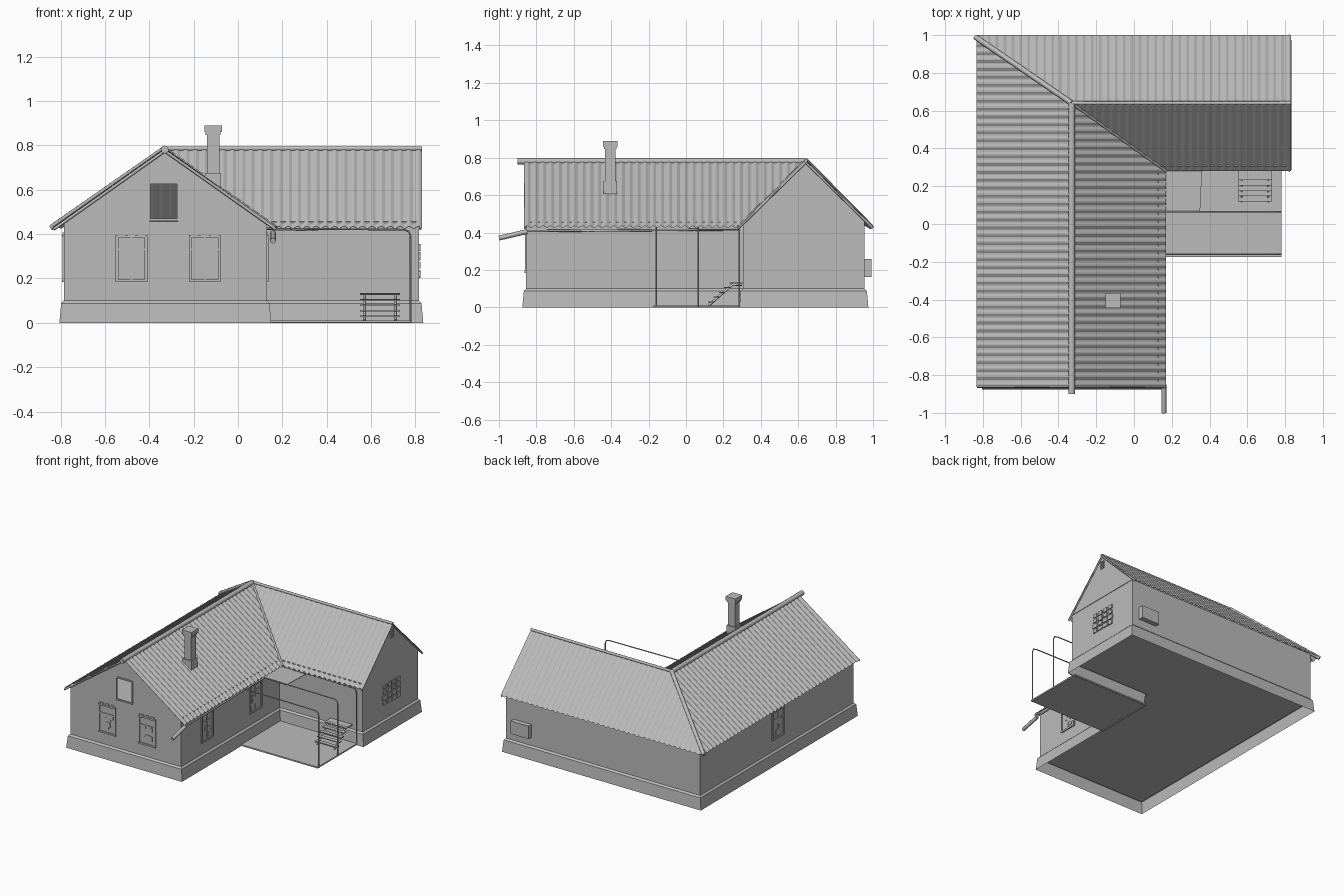
import bpy, bmesh, math, random
from mathutils import Matrix, Vector

random.seed(4)
if "Cube" in bpy.data.objects:
    bpy.data.objects.remove(bpy.data.objects["Cube"])

GREY = (0.5, 0.5, 0.5, 1)
mat = bpy.data.materials.new("weathered grey")
mat.use_nodes = True
mat.diffuse_color = GREY
mat.node_tree.nodes["Principled BSDF"].inputs["Base Color"].default_value = GREY

# Main measurements
X0, X1, X2 = -0.785, 0.13, 0.815
Y0, Y1, Y2 = -0.855, 0.305, 0.955
RIDGE_X, RIDGE_Y, RIDGE_Z, EAVE_Z = -0.33, 0.64, 0.785, 0.43
LEFT, RIGHT, FRONT, BACK, NOTCH, END = -0.83, 0.17, -0.86, 1.0, 0.28, 0.83
WALL_TOP = 0.455


def finish(name, bm):
    bmesh.ops.recalc_face_normals(bm, faces=bm.faces)
    mesh = bpy.data.meshes.new(name)
    bm.to_mesh(mesh)
    bm.free()
    mesh.materials.append(mat)
    ob = bpy.data.objects.new(name, mesh)
    bpy.context.collection.objects.link(ob)
    return ob


def boxes(name, parts, matrix=Matrix()):
    """One object from (centre, size) boxes."""
    bm = bmesh.new()
    for centre, size in parts:
        m = matrix @ Matrix.Translation(centre) @ Matrix.Diagonal((*size, 1))
        bmesh.ops.create_cube(bm, size=1, matrix=m)
    return finish(name, bm)


def footprint(o, z):
    """L-shaped outline grown outward by o."""
    return [(X0 - o, Y0 - o, z), (X1 + o, Y0 - o, z), (X1 + o, Y1 - o, z),
            (X2 + o, Y1 - o, z), (X2 + o, Y2 + o, z), (X0 - o, Y2 + o, z)]


def loft(name, levels):
    bm = bmesh.new()
    rings = [[bm.verts.new(p) for p in footprint(o, z)] for o, z in levels]
    for a, b in zip(rings, rings[1:]):
        for i in range(len(a)):
            j = (i + 1) % len(a)
            bm.faces.new((a[i], a[j], b[j], b[i]))
    return finish(name, bm)


def panel(name, points, thick=0.008):
    bm = bmesh.new()
    bm.faces.new([bm.verts.new(p) for p in points])
    ob = finish(name, bm)
    mod = ob.modifiers.new("thickness", 'SOLIDIFY')
    mod.thickness, mod.offset = thick, 0
    return ob


def pipe(name, points, r, sides=2):
    curve = bpy.data.curves.new(name, 'CURVE')
    curve.dimensions = '3D'
    curve.bevel_depth, curve.bevel_resolution = r, sides
    curve.use_fill_caps = True
    s = curve.splines.new('POLY')
    s.points.add(len(points) - 1)
    for p, co in zip(s.points, points):
        p.co = (*co, 1)
    curve.materials.append(mat)
    ob = bpy.data.objects.new(name, curve)
    bpy.context.collection.objects.link(ob)


def sheet(name, start, stop, top, bottom):
    """Corrugated slope between two edges that are functions of t."""
    bm = bmesh.new()
    n = round((stop - start) / 0.007)
    prev = None
    for i in range(n + 1):
        t = start + (stop - start) * i / n
        lift = Vector((0, 0, 0.005 * math.sin(i * math.pi / 3)))
        pair = [bm.verts.new(Vector(f(t)) + lift) for f in (top, bottom)]
        if prev:
            bm.faces.new((prev[0], prev[1], pair[1], pair[0]))
        prev = pair
    return finish(name, bm)


# Walls, plinth, floor and ceiling
loft("plinth", [(0.02, 0), (0.012, 0.088), (0, 0.1)])
loft("walls", [(0, 0.09), (0, WALL_TOP)])
panel("floor", footprint(0, 0.085))
panel("ceiling", footprint(0, WALL_TOP), 0.004)

# Gables, the front one with an open attic hatch
HL, HR, HT = -0.4, -0.27, 0.63
front_outline = [(X0, WALL_TOP), (HL, WALL_TOP), (HL, HT), (HR, HT), (HR, WALL_TOP),
                 (X1, WALL_TOP), (RIDGE_X, RIDGE_Z - 0.005)]
panel("front_gable", [(x, Y0, z) for x, z in front_outline])
panel("end_gable", [(X2, Y1, WALL_TOP), (X2, Y2, WALL_TOP), (X2, Y2, 0.46),
                    (X2, RIDGE_Y, RIDGE_Z - 0.005)])
boxes("attic_hatch_frame", [((x, Y0 - 0.004, 0.545), (0.01, 0.012, 0.17)) for x in (HL, HR)]
      + [((-0.335, Y0 - 0.004, z), (0.13, 0.012, 0.01)) for z in (0.465, HT)])
boxes("gable_vent", [((X2 + 0.006, RIDGE_Y, 0.685 + i * 0.012), (0.008, 0.036, 0.008))
                     for i in range(5)])


# Roof slopes, meeting at a hip and a valley
def rise(pos, ridge, edge):
    return EAVE_Z + (RIDGE_Z - EAVE_Z) * (edge - pos) / (edge - ridge)


def hip_x(y):
    return RIDGE_X + (LEFT - RIDGE_X) * max(0, y - RIDGE_Y) / (BACK - RIDGE_Y)


def valley_x(y):
    return RIDGE_X + (RIGHT - RIDGE_X) * (RIDGE_Y - y) / (RIDGE_Y - NOTCH)


def hip_y(x):
    return RIDGE_Y + (BACK - RIDGE_Y) * max(0, RIDGE_X - x) / (RIDGE_X - LEFT)


def valley_y(x):
    return max(NOTCH, RIDGE_Y - (RIDGE_Y - NOTCH) * (x - RIDGE_X) / (RIGHT - RIDGE_X))


sheet("roof_left_slope", FRONT, BACK,
      lambda y: (hip_x(y), y, rise(hip_x(y), RIDGE_X, LEFT)),
      lambda y: (LEFT - 0.003, y, EAVE_Z))
sheet("roof_inner_slope", FRONT, RIDGE_Y,
      lambda y: (RIDGE_X, y, RIDGE_Z),
      lambda y: (min(RIGHT, valley_x(y)), y, rise(min(RIGHT, valley_x(y)), RIDGE_X, RIGHT)))
sheet("roof_back_slope", LEFT, END,
      lambda x: (x, hip_y(x), rise(hip_y(x), RIDGE_Y, BACK)),
      lambda x: (x, BACK + 0.001, EAVE_Z))
sheet("roof_notch_slope", RIDGE_X, END,
      lambda x: (x, RIDGE_Y, RIDGE_Z),
      lambda x: (x, valley_y(x), rise(valley_y(x), RIDGE_Y, NOTCH)))

# Ridge caps, hip cap and valley strip
peak = (RIDGE_X, RIDGE_Y, RIDGE_Z)
pipe("main_ridge_cap", [(RIDGE_X, -0.9, RIDGE_Z - 0.004), (*peak[:2], RIDGE_Z - 0.004)], 0.018)
pipe("wing_ridge_cap", [peak, (END, RIDGE_Y, RIDGE_Z)], 0.01)
pipe("hip_cap", [peak, (LEFT - 0.01, BACK - 0.01, EAVE_Z)], 0.014)
pipe("valley_strip", [peak, (RIGHT, NOTCH, EAVE_Z)], 0.008)
# Verge boards under the gable edges
for side, edge in (("left", LEFT), ("right", RIGHT)):
    pipe(side + "_verge", [(RIDGE_X, FRONT, RIDGE_Z - 0.01), (edge, FRONT, EAVE_Z - 0.008)], 0.007, 0)
for side, edge in (("notch", NOTCH), ("back", BACK)):
    pipe(side + "_verge", [(END - 0.008, RIDGE_Y, RIDGE_Z - 0.01),
                           (END - 0.008, edge, EAVE_Z - 0.008)], 0.006, 0)

# Chimney
CX, CY = -0.112, -0.405
boxes("chimney", [((CX, CY, z), (w, w, h)) for z, w, h in
                  ((0.64, 0.072, 0.07), (0.76, 0.056, 0.22), (0.853, 0.068, 0.014),
                   (0.875, 0.08, 0.03))])

# Gutter with its projecting spout
pipe("gutter", [(0.16, NOTCH, 0.416), (0.16, -0.85, 0.408)], 0.006)
pipe("gutter_spout", [(0.158, -0.85, 0.405), (0.158, -1.0, 0.37)], 0.013)


# Windows with frames, scalloped crown and broken panes
def window(name, x, y, turn, w=0.13, h=0.2, z=0.29):
    m = Matrix.Translation((x, y, z)) @ Matrix.Rotation(math.radians(turn), 4, 'Z')
    parts = [((s * w / 2, 0, 0), (0.012, 0.014, h)) for s in (-1, 1)]
    parts += [((0, 0, s * h / 2), (w + 0.012, 0.016, 0.012)) for s in (-1, 1)]
    parts += [((0, 0, 0), (0.008, 0.01, h)), ((0, 0, h * 0.2), (w, 0.01, 0.008))]
    parts += [((s * w * 0.35, 0, h / 2 + 0.01), (w * 0.25, 0.012, 0.014)) for s in (-1, 0, 1)]
    for i in range(5):
        size = (random.uniform(0.02, 0.045), 0.008, random.uniform(0.02, 0.04))
        parts.append(((random.uniform(-0.3, 0.3) * w, 0, random.uniform(-0.35, 0.2) * h), size))
    boxes(name, parts, m)


window("front_window_left", -0.15, Y0, 0)
window("front_window_right", -0.48, Y0, 0)
window("inner_window_front", X1, -0.55, 90)
window("inner_window_back", X1, 0.02, 90)
window("side_window", X0, 0.04, -90)

# Window of the wing, filled in with rough blocks
boxes("blocked_window", [((X2 + 0.002, 0.56 + i * 0.054, 0.22 + j * 0.04),
                          (0.012, random.uniform(0.035, 0.05), random.uniform(0.024, 0.037)))
                         for i in range(4) for j in range(4)])

# Meter box on the back wall
boxes("meter_box", [((0.68, Y2 + 0.018, 0.21), (0.15, 0.036, 0.095))])

# Yard slab, pipe frames and small canopy sheet
boxes("yard_slab", [((0.455, 0.06, 0.006), (0.65, 0.47, 0.01))])
for name, y in (("front", -0.16), ("middle", 0.065), ("rear", 0.285)):
    pipe(name + "_pipe_frame", [(X1, y, 0.425), (0.745, y, 0.42), (0.77, y, 0.412),
                                (0.778, y, 0.39), (0.778, y, 0)], 0.004)
panel("canopy_sheet", [(X1, 0.07, 0.42), (0.35, 0.07, 0.415), (0.36, 0.285, 0.415),
                       (X1, 0.285, 0.42)], 0.004)

# Open steps up to the wing
steps = [((0.64, 0.135 + i * 0.028, 0.03 + i * 0.025), (0.18, 0.03, 0.006)) for i in range(5)]
steps.append(((0.64, 0.28, 0.13), (0.18, 0.06, 0.008)))
boxes("step_treads", steps)
for name, x in (("left", 0.71), ("right", 0.57)):
    pipe(name + "_step_stringer", [(x, 0.12, 0.01), (x, 0.25, 0.122), (x, 0.3, 0.122)], 0.007, 0)
